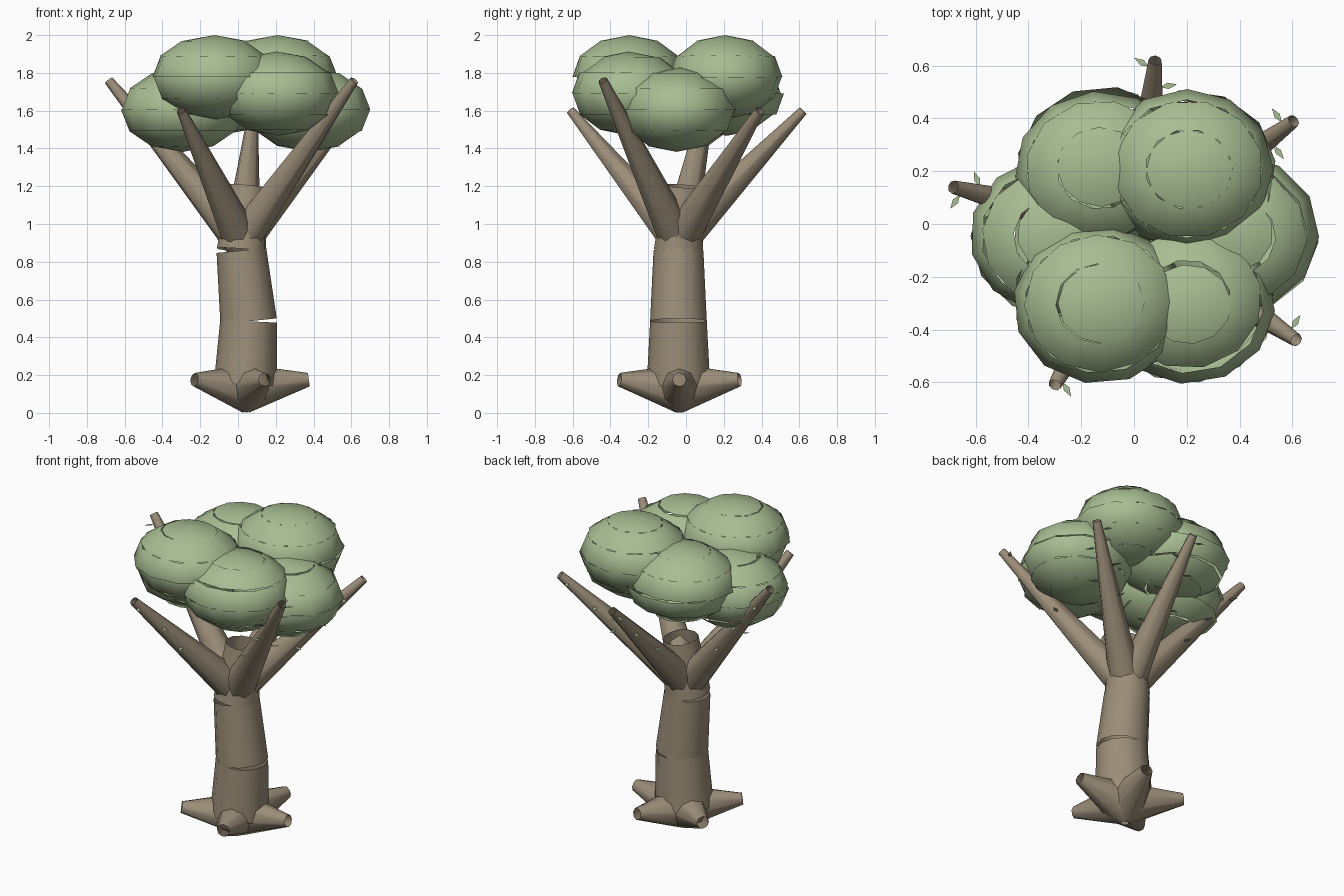
import bpy, math, random
from mathutils import Vector, Matrix

if "Cube" in bpy.data.objects:
    bpy.data.objects.remove(bpy.data.objects["Cube"])

random.seed(4)


def material(name, rgb):
    m = bpy.data.materials.new(name)
    m.diffuse_color = (*rgb, 1)
    m.use_nodes = True
    m.node_tree.nodes["Principled BSDF"].inputs["Base Color"].default_value = m.diffuse_color
    return m


BARK = material("bark", (0.33, 0.27, 0.19))
LEAF = material("leaf", (0.39, 0.51, 0.29))


def make(name, verts, faces, mat, smooth=True):
    me = bpy.data.meshes.new(name)
    me.from_pydata([tuple(v) for v in verts], [], faces)
    for p in me.polygons:
        p.use_smooth = smooth
    me.materials.append(mat)
    ob = bpy.data.objects.new(name, me)
    bpy.context.collection.objects.link(ob)
    return ob


def tube(name, a, b, ra, rb, sides):
    """Open tapered tube from a to b."""
    a, b = Vector(a), Vector(b)
    rot = (b - a).to_track_quat('Z', 'Y')
    verts = []
    for c, r in ((a, ra), (b, rb)):
        for i in range(sides):
            t = 2 * math.pi * i / sides
            verts.append(c + rot @ Vector((r * math.cos(t), r * math.sin(t), 0)))
    faces = [(i, (i + 1) % sides, sides + (i + 1) % sides, sides + i) for i in range(sides)]
    return make(name, verts, faces, BARK)


def blob(name, centre, radii, rings=6, sides=12):
    """Leaf clump: ellipsoid of loose latitude bands, each slightly shifted."""
    verts, faces, normals = [], [], []
    for k in range(rings):
        spin = random.uniform(0, 2 * math.pi / sides)
        shift = Vector((random.uniform(-.01, .01), random.uniform(-.01, .01), 0))
        base = len(verts)
        for th in (math.pi * k / rings, math.pi * (k + 1) / rings):
            for i in range(sides):
                t = spin + 2 * math.pi * i / sides
                n = Vector((math.sin(th) * math.cos(t), math.sin(th) * math.sin(t), math.cos(th)))
                verts.append(Vector(centre) + shift + Vector(n[j] * radii[j] for j in range(3)))
                normals.append(Vector(n[j] / radii[j] for j in range(3)).normalized())
        for i in range(sides):
            j = (i + 1) % sides
            if k == 0:
                faces.append((base, base + sides + i, base + sides + j))
            elif k == rings - 1:
                faces.append((base + i, base + sides, base + j))
            else:
                faces.append((base + i, base + sides + i, base + sides + j, base + j))
    ob = make(name, verts, faces, LEAF)
    # shade all bands as one round surface
    ob.data.normals_split_custom_set_from_vertices([tuple(n) for n in normals])
    return ob


# Trunk: three leaning open segments
spine = [(0.04, -0.04, 0.15), (0.056, -0.04, 0.485), (0.018, -0.04, 0.86), (0.048, -0.015, 1.2)]
widths = [0.168, 0.15, 0.132, 0.102]
for i in range(3):
    tube(f"trunk_{i + 1}", spine[i], spine[i + 1], widths[i], widths[i + 1], 12)

# Roots: five cones flaring out of the base
for i in range(5):
    t = math.radians(72 * i)
    tip = (0.04 + 0.335 * math.cos(t), -0.035 + 0.335 * math.sin(t), 0.176)
    tube(f"root_{i + 1}", (0.04, -0.035, 0.13), tip, 0.13, 0.036, 8)

# Branches with small flat leaves along their sides
tips = [(-0.685, 0.14, 1.76), (0.08, 0.62, 1.6), (0.605, 0.39, 1.6),
        (0.615, -0.44, 1.76), (-0.30, -0.61, 1.6)]
start = Vector((0.02, -0.04, 0.91))
for i, tip in enumerate(tips):
    tip = Vector(tip)
    tube(f"branch_{i + 1}", start, tip, 0.1, 0.025, 8)
    out = Vector((tip.x - start.x, tip.y - start.y, 0)).normalized()
    verts, faces = [], []
    for k in range(6):
        f = 0.42 + 0.105 * k
        side = 1 if k % 2 else -1
        d = Matrix.Rotation(side * random.uniform(0.9, 1.7), 3, 'Z') @ out
        w = Vector((-d.y, d.x, 0)) * 0.012
        p = start.lerp(tip, f) + d * (0.08 - 0.06 * f)
        b = len(verts)
        verts += [p, p + d * 0.03 + w, p + d * 0.065, p + d * 0.03 - w]
        faces.append((b, b + 3, b + 2, b + 1))
    make(f"branch_leaves_{i + 1}", verts, faces, LEAF, False)

# Crown: six leaf clumps in a ring at three heights
for i in range(6):
    t = math.radians(60 * i)
    z = (1.605, 1.777, 1.69)[i % 3]
    c = (0.042 + 0.33 * math.cos(t), -0.042 + 0.292 * math.sin(t), z)
    blob(f"leaf_clump_{i + 1}", c, (0.328, 0.302, 0.223))
